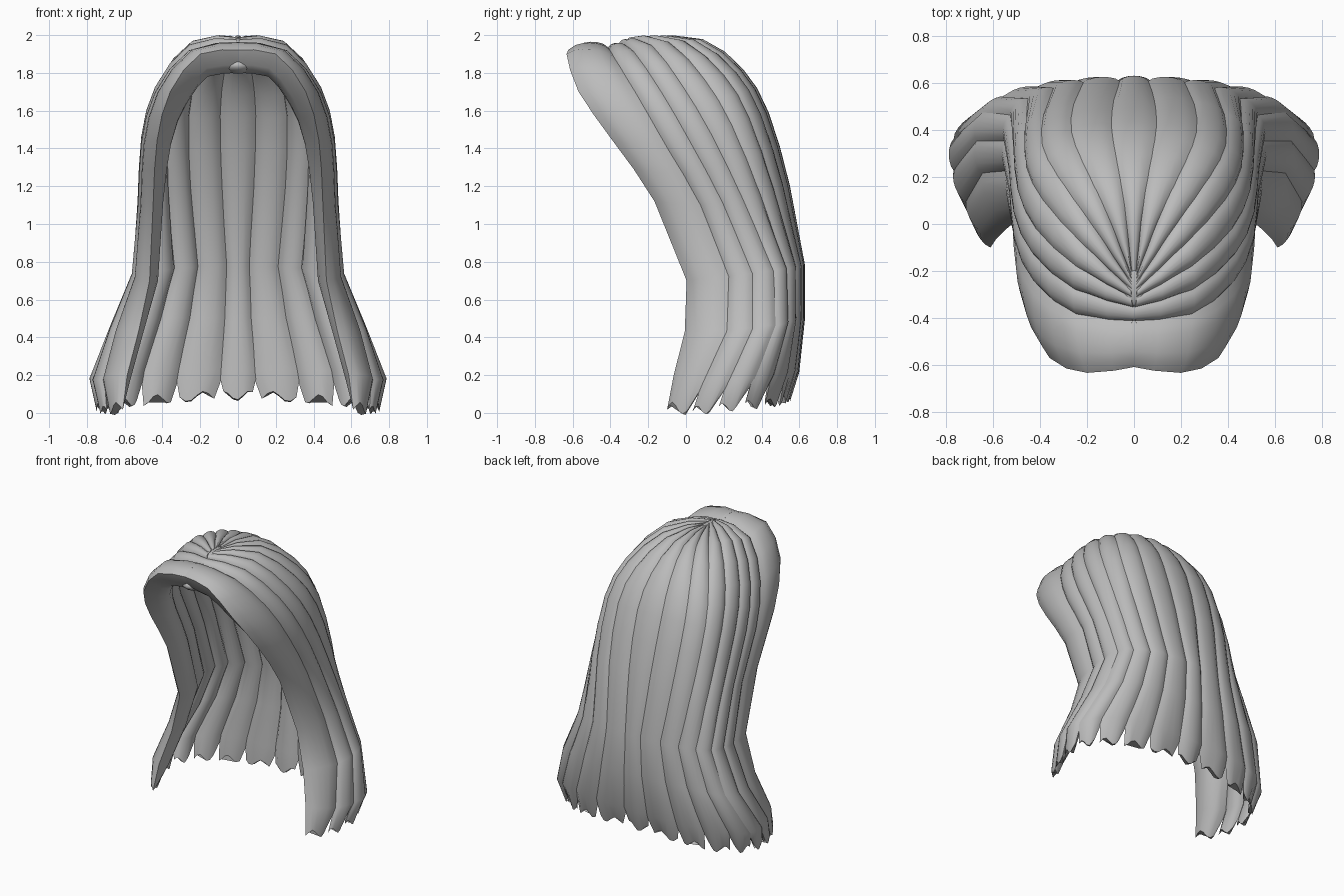
import bpy, bmesh, math
from mathutils import Vector

if "Cube" in bpy.data.objects:
    bpy.data.objects.remove(bpy.data.objects["Cube"])

hair = bpy.data.materials.new("hair_grey")
hair.diffuse_color = (0.5, 0.5, 0.5, 1)
hair.use_nodes = True
hair.node_tree.nodes["Principled BSDF"].inputs["Base Color"].default_value = hair.diffuse_color

# Key parting lines from crown to hem, right side only
face_edge = [(-.01, -.6, 1.92), (.2, -.625, 1.9), (.36, -.56, 1.7), (.43, -.38, 1.44), (.45, -.16, 1.12),
             (.47, .01, .7), (.53, 0, .43), (.59, -.06, .2), (.6, -.115, .04)]
temple = [(-.01, -.41, 1.93), (.24, -.38, 1.88), (.41, -.25, 1.67), (.48, -.1, 1.41), (.495, .08, 1.1),
          (.53, .23, .72), (.64, .22, .43), (.71, .1, .17), (.69, .02, .01)]
side = [(.24, -.18, 1.94), (.41, -.02, 1.73), (.48, .13, 1.48), (.5, .3, 1.13),
        (.52, .46, .75), (.64, .47, .46), (.76, .36, .18), (.74, .3, .04)]
rear = [(.18, 0, 1.95), (.32, .2, 1.78), (.385, .33, 1.56), (.38, .46, 1.18),
        (.34, .57, .77), (.41, .57, .5), (.5, .53, .22), (.52, .49, .06)]
middle = [(.04, .08, 1.95), (.075, .28, 1.8), (.095, .41, 1.58), (.085, .52, 1.2),
          (.06, .6, .78), (.07, .6, .5), (.09, .57, .22), (.1, .54, .09)]
STEPS = 6


def flip(v):
    return Vector((-v.x, v.y, v.z))


def midpoint(c, a, b, d):
    return (9 * (a + b) - c - d) / 16


def rounded(line):
    """Add in-between points over the dome, leaving the bent lower part angular."""
    pts = []
    for i, p in enumerate(line):
        pts.append(p)
        if i < 4:
            pts.append(midpoint(line[max(i - 1, 0)], p, line[i + 1], line[i + 2]))
    return pts


# The rear lines all start close together at the crown
for i, line in enumerate((side, rear, middle)):
    line.insert(0, (.01, -.31 + .055 * i, 1.97))
keys = [rounded([Vector(p) for p in line]) for line in (face_edge, temple, side, rear, middle)]
keys.append([flip(p) for p in keys[3]])

# Lines halfway between the key lines
rails = [keys[0]]
for i in (1, 2, 3):
    rails += [keys[i], [midpoint(*q) for q in zip(keys[i - 1], keys[i], keys[i + 1], keys[i + 2])]]
rails.append(keys[4])


def finish(ob, mirror=False):
    ob.data.materials.append(hair)
    bpy.ops.object.select_all(action='DESELECT')
    ob.select_set(True)
    bpy.context.view_layer.objects.active = ob
    bpy.ops.object.shade_smooth_by_angle(angle=math.radians(50))
    if mirror:
        mod = ob.modifiers.new("mirror", 'MIRROR')
        mod.use_mirror_merge = False


def strand(name, a, b, out, inn, top_extra=0, overlap=.08, mirror=True):
    """Closed, bulging lock of hair swept between two parting lines."""
    bm = bmesh.new()
    rings = []
    n = len(a)
    for i in range(n):
        mid = (a[i] + b[i]) / 2
        lo, hi = max(i - 1, 0), min(i + 1, n - 1)
        tangent = (a[hi] + b[hi]) - (a[lo] + b[lo])
        normal = tangent.cross(b[i] - a[i]).normalized()
        if normal.dot(mid - Vector((0, .05, min(mid.z, 1.4)))) < 0:
            normal = -normal
        width, thick, ragged = 1 + 2 * overlap, 1, 0
        if i == 0 and not top_extra:
            thick = .6
        if i == n - 1:                       # thin, uneven tip
            width, thick, ragged = .78, .4, .025
        deep = inn + top_extra * min(1, max(0, (mid.z - 1.1) / .6))
        pts = []
        for sign, depth in ((1, out), (-1, -deep)):
            for k in range(STEPS):
                u = k / STEPS if sign > 0 else 1 - k / STEPS
                p = a[i].lerp(b[i], .5 + (u - .5) * width)
                p = p + normal * depth * thick * max(0, math.sin(math.pi * u)) ** .6
                p.z += ragged * math.sin(7 * u + 9 * a[i].x)
                pts.append(p)
        rings.append([bm.verts.new(p) for p in pts])
    m = 2 * STEPS
    for r, s in zip(rings, rings[1:]):
        for k in range(m):
            bm.faces.new((r[k], r[(k + 1) % m], s[(k + 1) % m], s[k]))
    bm.faces.new(rings[0])
    bm.faces.new(rings[-1])
    bmesh.ops.recalc_face_normals(bm, faces=bm.faces)
    me = bpy.data.meshes.new(name)
    bm.to_mesh(me)
    bm.free()
    ob = bpy.data.objects.new(name, me)
    bpy.context.collection.objects.link(ob)
    finish(ob, mirror)


# Thick lock framing the face, then thinner locks round to the back, mirrored
strand("front_lock", rails[0], rails[1], .04, .075, top_extra=.05, overlap=.03)
names = ["temple_lock", "ear_lock", "side_lock",
         "rear_side_lock", "outer_back_lock", "inner_back_lock"]
for i, name in enumerate(names, 1):
    strand(name, rails[i], rails[i + 1], .028, .045)

# Single lock down the middle of the back
strand("centre_back_lock", rails[-1], [flip(p) for p in rails[-1]], .03, .045, mirror=False)


def knot(name, location, scale):
    bpy.ops.mesh.primitive_uv_sphere_add(segments=12, ring_count=8, location=location)
    ob = bpy.context.object
    ob.name = name
    ob.scale = scale
    finish(ob)


# Gathered roots on and under the crown
knot("crown_root", (0, -.25, 1.955), (.07, .10, .03))
knot("front_root", (0, -.5, 1.84), (.08, .09, .045))
